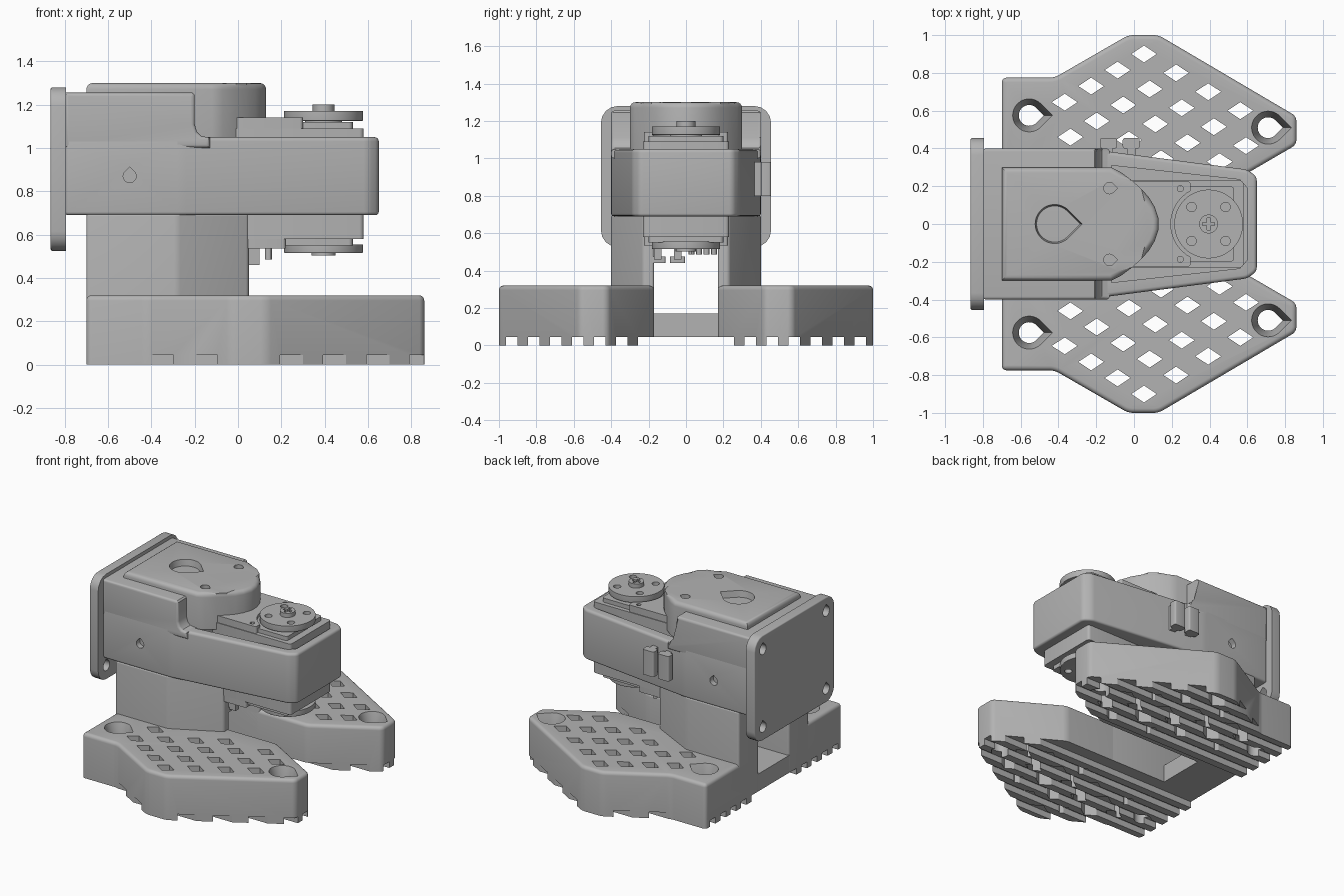
import bpy, bmesh, math
from math import cos, sin, radians, pi

cube = bpy.data.objects.get("Cube")
if cube:
    bpy.data.objects.remove(cube, do_unlink=True)

gray = bpy.data.materials.new("light gray plastic")
gray.use_nodes = True
gray.diffuse_color = (0.45, 0.45, 0.45, 1)
gray.node_tree.nodes["Principled BSDF"].inputs["Base Color"].default_value = (0.45, 0.45, 0.45, 1)
AXES = {"z": lambda u, v, w: (u, v, w),
        "x": lambda u, v, w: (w, u, v),
        "y": lambda u, v, w: (u, w, v)}


def prism(name, outlines, lo, hi, axis="z", corner=0, top=0, bottom=0, taper=None):
    """Extrude one or more outlines, rounding upright corners and rims."""
    if not isinstance(outlines[0], list):
        outlines = [outlines]
    bm = bmesh.new()
    for pts in outlines:
        low = taper or pts
        a = [bm.verts.new((u, v, lo)) for u, v in low]
        b = [bm.verts.new((u, v, hi)) for u, v in pts]
        bm.faces.new(a[::-1])
        bm.faces.new(b)
        for i in range(len(a)):
            j = (i + 1) % len(a)
            bm.faces.new((a[i], a[j], b[j], b[i]))

    def bevel(size, rule):
        if size:
            chosen = [e for e in bm.edges if rule(*[v.co.z for v in e.verts])]
            bmesh.ops.bevel(bm, geom=chosen, offset=size, segments=4, profile=0.5,
                            affect="EDGES", clamp_overlap=True)
    bevel(corner, lambda p, q: abs(p - q) > 1e-4)
    bevel(top, lambda p, q: min(p, q) > hi - 1e-4)
    bevel(bottom, lambda p, q: max(p, q) < lo + 1e-4)
    for v in bm.verts:
        v.co = AXES[axis](*v.co)
    bmesh.ops.recalc_face_normals(bm, faces=bm.faces)
    mesh = bpy.data.meshes.new(name)
    bm.to_mesh(mesh)
    bm.free()
    mesh.materials.append(gray)
    obj = bpy.data.objects.new(name, mesh)
    bpy.context.collection.objects.link(obj)
    return obj


def apply(obj, mod):
    bpy.context.view_layer.objects.active = obj
    bpy.ops.object.modifier_apply(modifier=mod.name)


def cut(obj, *cutters):
    for c in cutters:
        mod = obj.modifiers.new("cut", "BOOLEAN")
        mod.operation, mod.solver, mod.object = "DIFFERENCE", "EXACT", c
        apply(obj, mod)
        bpy.data.objects.remove(c, do_unlink=True)


def mirror_y(obj):
    mod = obj.modifiers.new("mirror", "MIRROR")
    mod.use_axis = (False, True, False)
    apply(obj, mod)


def rect(u0, u1, v0, v1):
    return [(u0, v0), (u1, v0), (u1, v1), (u0, v1)]


def circle(x, y, r, n=40):
    return [(x + r * cos(2 * pi * i / n), y + r * sin(2 * pi * i / n)) for i in range(n)]


def teardrop(x, y, r, turn=0, n=28):
    arc = [(r, radians(45 + 270 * i / n)) for i in range(n + 1)] + [(r * 1.414, 0)]
    return [(x + d * cos(a + turn), y + d * sin(a + turn)) for d, a in arc]


def both(half):
    """Complete an outline given its +y half, listed from back to front."""
    return half + [(x, -y) for x, y in reversed(half)]


# Feet: lattice of diamond holes, screw holes and slatted soles
foot = prism("feet", [(-0.70, 0.17), (-0.70, 0.775), (-0.42, 0.775), (-0.03, 1.0), (0.13, 1.0),
                      (0.86, 0.57), (0.86, 0.42), (0.43, 0.17)], 0, 0.32, corner=0.025, top=0.035)
screws = [(-0.555, 0.575), (0.71, 0.51)]
diamonds = []
for i in range(9):
    for j in range(9):
        x, y = 0.053 + 0.17 * i - 0.14 * j, 0.90 - 0.10 * i - 0.085 * j
        inside = (0.507 * x + 0.862 * y < 0.84 and -0.49 * x + 0.87 * y < 0.8
                  and 0.5 * x - 0.86 * y < -0.02 and y > 0.27 and x > -0.45)
        clear = all(math.hypot(x - a, y - b) > 0.13 for a, b in screws)
        if inside and clear and (y > 0.4 or x > 0.05):
            diamonds.append([(x - 0.068, y), (x, y - 0.045), (x + 0.068, y), (x, y + 0.045)])
cut(foot, prism("diamond_cutter", diamonds, -0.1, 0.5))
for x, y in screws:
    cut(foot, prism("screw_cutter", teardrop(x, y, 0.055), -0.1, 0.5),
        prism("countersink_cutter", teardrop(x, y, 0.09), 0.2, 0.33, taper=teardrop(x, y, 0.055)))
pitch, first = 0.1175, 0.285
grooves = [rect(-1, 1, 0.1, first - 0.0275)]
grooves += [rect(-1, 1, first + k * pitch + 0.0275, first + (k + 1) * pitch - 0.0275) for k in range(6)]
cut(foot, prism("groove_cutter", grooves, -0.1, 0.045))
mirror_y(foot)
prism("foot_bridge", rect(-0.70, -0.40, -0.18, 0.18), 0.045, 0.17)

# Uprights carrying the housing
post = prism("uprights", [(-0.70, 0.17), (-0.70, 0.40), (-0.28, 0.40), (0.05, 0.23), (0.05, 0.17)],
             0.05, 0.695, corner=0.015, top=0.01)
mirror_y(post)

# Tapering arm with a pocket for the motor
arm = prism("arm_housing", both([(-0.80, 0.40), (-0.26, 0.40), (0.60, 0.288), (0.65, 0.25)]),
            0.69, 1.05, corner=0.02, top=0.02, bottom=0.015)
cut(arm, prism("pocket_cutter", both([(-0.12, 0.31), (0.56, 0.235), (0.60, 0.19)]), 0.8, 1.2))
for lo, hi in ((-0.5, -0.36), (0.36, 0.5)):
    cut(arm, prism("side_hole_cutter", teardrop(-0.5, 0.87, 0.03, pi / 2), lo, hi, axis="y"))

# Raised rear housing with a coved front
prism("rear_housing", [(-0.80, 1.0), (-0.80, 1.255), (-0.21, 1.255), (-0.20, 1.245), (-0.20, 1.11),
                       (-0.19, 1.075), (-0.17, 1.055), (-0.13, 1.048), (-0.13, 1.0)],
      -0.40, 0.40, axis="y", top=0.02, bottom=0.02)

# Rounded top cover with a deep teardrop recess
nose = [(-0.70, 0.30), (-0.12, 0.30), (-0.07, 0.275), (-0.01, 0.23), (0.04, 0.185),
        (0.08, 0.14), (0.11, 0.09), (0.13, 0.03)]
cover = prism("top_cover", both(nose), 1.04, 1.30, top=0.03)
cut(cover, prism("recess_cutter", teardrop(-0.42, 0, 0.105), 1.1, 1.31, taper=teardrop(-0.42, 0, 0.07)),
    prism("cover_hole_cutter", [teardrop(-0.13, s * 0.19, 0.03) for s in (-1, 1)], 1.2, 1.4))

# Rear mounting plate
plate = prism("mounting_plate", rect(-0.455, 0.455, 0.525, 1.28), -0.865, -0.795, axis="x",
              corner=0.09, bottom=0.008)
cut(plate, prism("plate_hole_cutter", [teardrop(y, z, 0.036, pi / 2) for y in (-0.36, 0.36)
                                       for z in (0.62, 1.18)], -1, -0.7, axis="x"))

# Motor body and its end caps
prism("motor_body", rect(-0.05, 0.58, -0.23, 0.23), 0.58, 1.09, corner=0.02)
prism("motor_shell", rect(-0.05, 0.53, -0.20, 0.20), 0.55, 1.12, corner=0.02)
cap = prism("motor_cap", rect(-0.05, 0.30, -0.225, 0.225), 1.08, 1.14, corner=0.015)
cut(cap, prism("cap_clearance_cutter", circle(0.395, 0, 0.20), 1.0, 1.2))
cut(cap, prism("cap_hole_cutter", [circle(0.245, s * 0.187, 0.016, 12) for s in (-1, 1)], 1.1, 1.2))
prism("motor_lower_cap", rect(-0.05, 0.22, -0.225, 0.225), 0.535, 0.60, corner=0.015)

# Output discs above and below, with hubs and a cross-slotted screw
AXLE = 0.395
holes = [circle(AXLE + sx * 0.09, sy * 0.09, 0.025, 16) for sx in (-1, 1) for sy in (-1, 1)]
for name, lo, hi in (("upper_disc", 1.125, 1.17), ("lower_disc", 0.515, 0.555)):
    disc = prism(name, circle(AXLE, 0, 0.182, 64), lo, hi, top=0.004, bottom=0.004)
    cut(disc, prism("disc_hole_cutter", holes, 0.4, 1.4))
prism("upper_hub", circle(AXLE, 0, 0.085), 1.09, 1.13)
prism("lower_hub", circle(AXLE, 0, 0.085), 0.54, 0.59)
prism("lower_boss", circle(AXLE, 0, 0.055), 0.503, 0.53)
screw = prism("upper_screw", circle(AXLE, 0, 0.05), 1.16, 1.20, top=0.008)
for a, b in ((0.032, 0.009), (0.009, 0.032)):
    cut(screw, prism("slot_cutter", rect(AXLE - a, AXLE + a, -b, b), 1.185, 1.3))

# Connector pins under the motor
for k in range(4):
    prism("motor_pin", circle(0.14, 0.03 + 0.04 * k, 0.016, 12), 0.485, 0.56)
for y in (-0.15, -0.045):
    prism("cable_stem", rect(0.03, 0.10, y - 0.02, y + 0.02), 0.46, 0.56)
    prism("cable_hook", rect(0.0, 0.05, y - 0.04, y + 0.04), 0.44, 0.475, corner=0.01)

# Cable clips on the +y side
for x in (-0.135, -0.015):
    prism("clip_stem", rect(x - 0.022, x + 0.022, 0.35, 0.42), 0.80, 0.98)
    prism("clip_head", rect(x - 0.045, x + 0.045, 0.40, 0.455), 0.80, 0.98, corner=0.012)

# Smooth curved faces, keep edges sharp
for obj in bpy.context.scene.objects:
    obj.select_set(obj.type == "MESH")
bpy.context.view_layer.objects.active = foot
bpy.ops.object.shade_smooth_by_angle(angle=radians(30))
